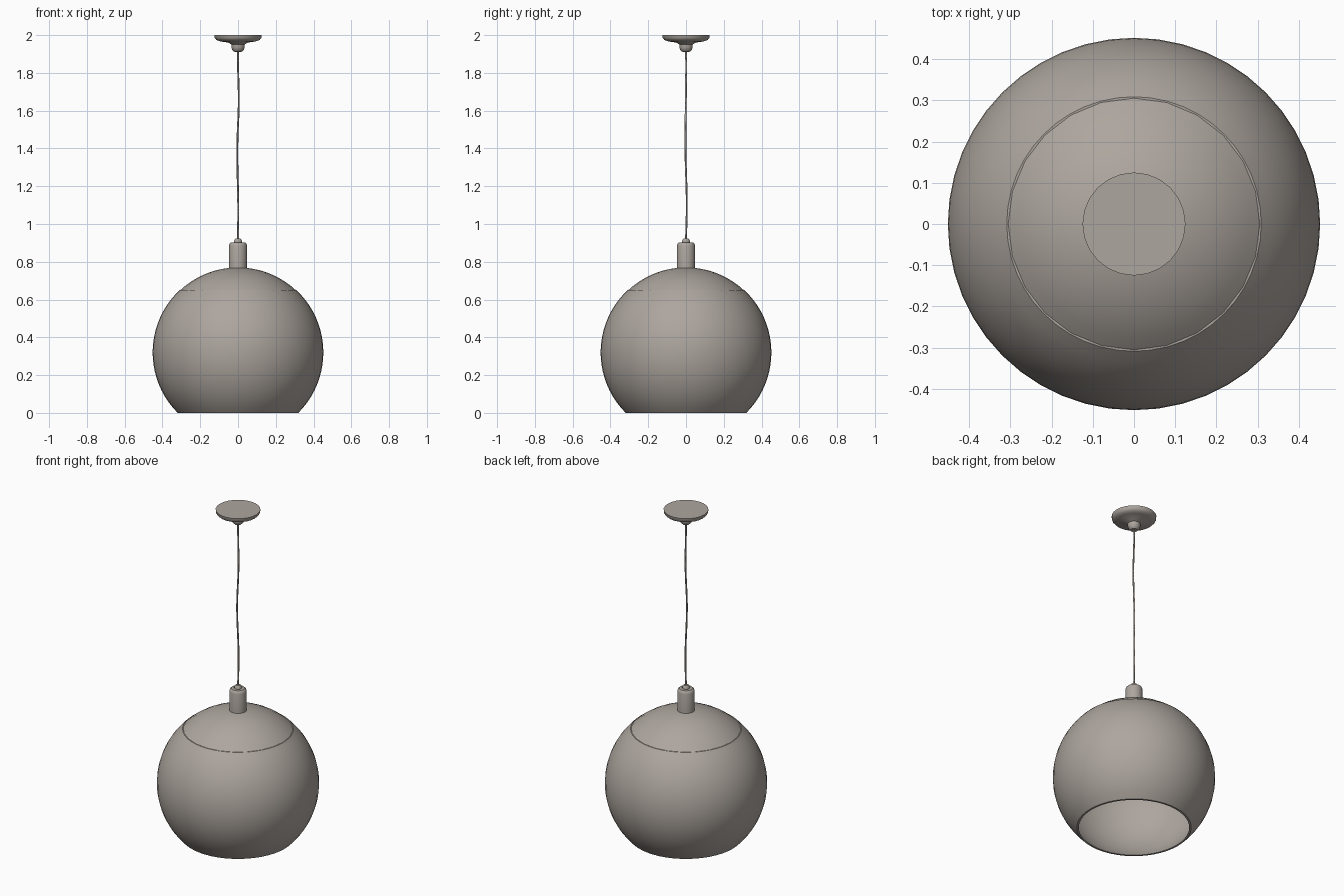
import bpy, math

if "Cube" in bpy.data.objects:
    bpy.data.objects.remove(bpy.data.objects["Cube"])


def make_material(name, rgb):
    mat = bpy.data.materials.new(name)
    mat.use_nodes = True
    mat.diffuse_color = (*rgb, 1)
    mat.node_tree.nodes["Principled BSDF"].inputs["Base Color"].default_value = (*rgb, 1)
    return mat


GREY = make_material("warm grey", (0.42, 0.38, 0.345))


def finish(obj, angle=35):
    obj.data.materials.append(GREY)
    bpy.ops.object.select_all(action="DESELECT")
    obj.select_set(True)
    bpy.context.view_layer.objects.active = obj
    bpy.ops.object.shade_smooth_by_angle(angle=math.radians(angle))
    return obj


def lathe(name, profile, segments):
    """Revolve (radius, z) points about z; a zero radius closes with a fan."""
    verts, rings, faces = [], [], []
    for r, z in profile:
        count = segments if r > 0 else 1
        rings.append([len(verts) + i for i in range(count)])
        for i in range(count):
            a = math.tau * i / segments
            verts.append((r * math.cos(a), r * math.sin(a), z))
    for low, high in zip(rings, rings[1:]):
        for i in range(segments):
            j = (i + 1) % segments
            quad = [low[i % len(low)], low[j % len(low)],
                    high[j % len(high)], high[i % len(high)]]
            faces.append(list(dict.fromkeys(quad)))
    mesh = bpy.data.meshes.new(name)
    mesh.from_pydata(verts, [], faces)
    obj = bpy.data.objects.new(name, mesh)
    bpy.context.collection.objects.link(obj)
    return finish(obj)


def arc(radius, start, end, steps):
    """Points on the globe between two heights."""
    a, b = (math.asin(max(-1, min(1, (z - CENTRE) / radius))) for z in (start, end))
    angles = [a + (b - a) * i / steps for i in range(steps + 1)]
    return [(radius * math.cos(t), CENTRE + radius * math.sin(t)) for t in angles]


CENTRE, RADIUS, WALL, SEAM = 0.32, 0.452, 0.008, 0.65

# Globe shade: thin double wall, open at the bottom
lathe("globe_shade",
      arc(RADIUS - WALL, SEAM, 0, 20) + arc(RADIUS, 0, SEAM, 20)
      + arc(RADIUS - WALL, SEAM, SEAM, 1)[:1], 48)

# Upper cap, set slightly inside the shade rim
cap_outer = arc(RADIUS - 0.002, SEAM - 0.006, CENTRE + RADIUS - 0.002, 8)[:-1]
cap_inner = arc(RADIUS - WALL, CENTRE + RADIUS - WALL, SEAM - 0.006, 8)[1:]
lathe("upper_cap",
      [(0, CENTRE + RADIUS - WALL)] + cap_inner + cap_outer + [(0, CENTRE + RADIUS)], 24)

# Lamp socket and cord grip
lathe("socket", [(0, 0.765), (0.048, 0.765), (0.048, 0.885), (0.045, 0.895),
                 (0.038, 0.902), (0, 0.902)], 24)
lathe("cord_grip", [(0, 0.9), (0.021, 0.9), (0.021, 0.912), (0.014, 0.922), (0, 0.922)], 12)

# Ceiling canopy with rounded rim and cord outlet
lathe("ceiling_canopy", [(0, 1.948), (0.036, 1.95), (0.05, 1.96), (0.095, 1.967),
                         (0.113, 1.973), (0.123, 1.984), (0.125, 2), (0, 2)], 24)
lathe("cord_outlet", [(0, 1.91), (0.02, 1.912), (0.031, 1.922), (0.035, 1.935),
                      (0.036, 1.955), (0, 1.955)], 20)

# Slightly wavy hanging cord
curve = bpy.data.curves.new("cord", "CURVE")
curve.dimensions = "3D"
curve.bevel_depth = 0.005
curve.bevel_resolution = 1
curve.use_fill_caps = True
path = [(0, 0, 0.91), (0.001, 0.004, 1.1), (-0.004, -0.003, 1.4),
        (0.004, -0.001, 1.65), (0, 0.001, 1.85), (0, 0, 1.92)]
spline = curve.splines.new("BEZIER")
spline.bezier_points.add(len(path) - 1)
for point, co in zip(spline.bezier_points, path):
    point.co = co
    point.handle_left_type = point.handle_right_type = "AUTO"
cord = bpy.data.objects.new("cord", curve)
bpy.context.collection.objects.link(cord)
bpy.ops.object.select_all(action="DESELECT")
cord.select_set(True)
bpy.context.view_layer.objects.active = cord
bpy.ops.object.convert(target="MESH")
finish(bpy.context.view_layer.objects.active, 60)
